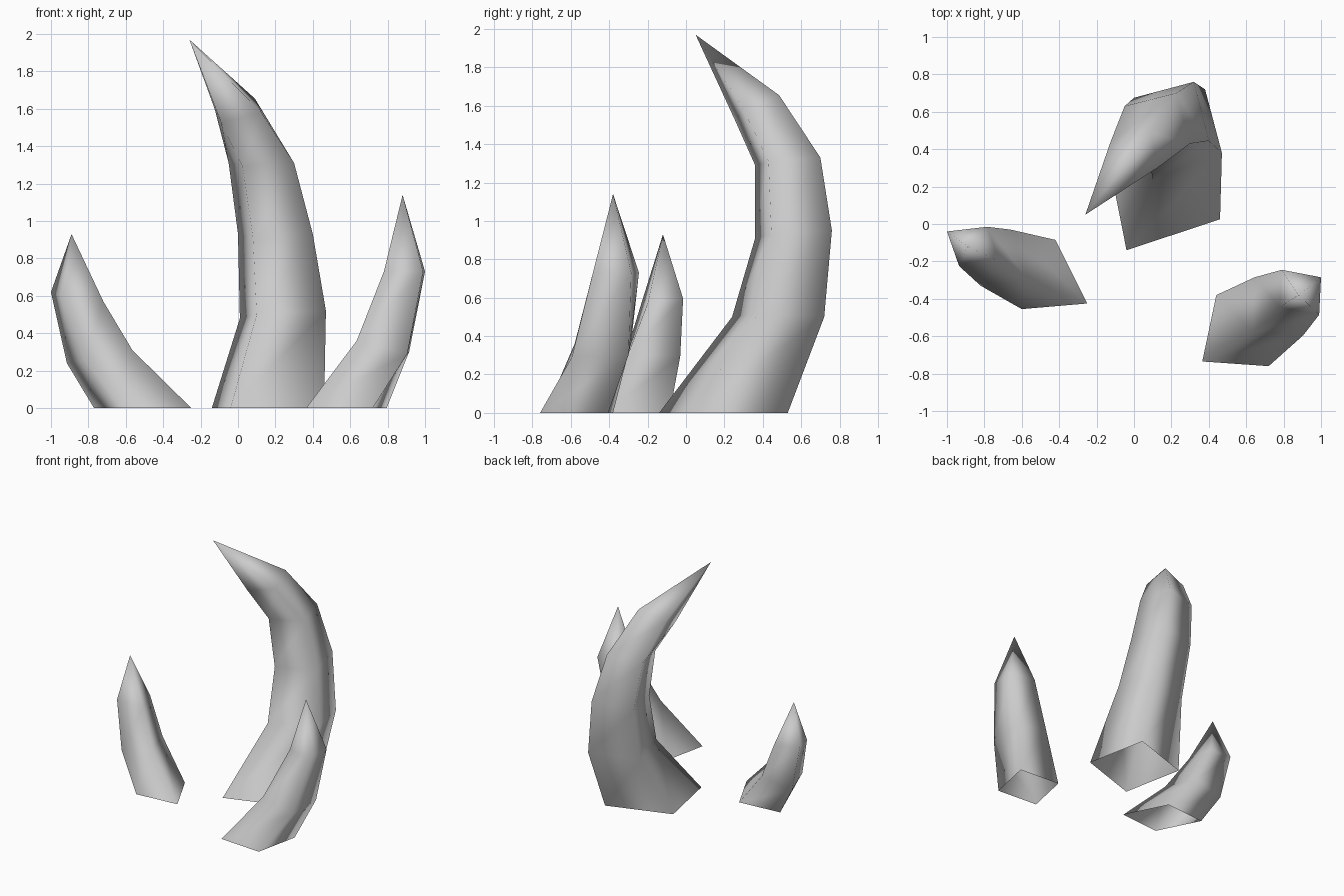
import bpy
import bmesh
from mathutils import Vector

cube = bpy.data.objects.get("Cube")
if cube:
    bpy.data.objects.remove(cube, do_unlink=True)


def make_material(name, colour):
    material = bpy.data.materials.new(name)
    material.use_nodes = True
    material.diffuse_color = colour
    material.node_tree.nodes["Principled BSDF"].inputs["Base Color"].default_value = colour
    return material


horn_grey = make_material("horn grey", (0.6, 0.6, 0.6, 1))


def section(bm, centre, front_to_back, left_to_right):
    """Four-cornered cross-section given by its centre and two half diagonals."""
    c, p, q = Vector(centre), Vector(front_to_back), Vector(left_to_right)
    return [bm.verts.new(corner) for corner in (c - p, c + q, c + p, c - q)]


def make_horn(name, sections, tip):
    """Loft the sections into an open-based horn that closes at a single tip."""
    bm = bmesh.new()
    rings = [section(bm, *s) for s in sections]
    point = bm.verts.new(tip)

    # Side walls
    for lower, upper in zip(rings, rings[1:]):
        for i in range(4):
            j = (i + 1) % 4
            bm.faces.new((lower[i], lower[j], upper[j], upper[i]))

    # Pointed end
    last = rings[-1]
    for i in range(4):
        bm.faces.new((last[i], last[(i + 1) % 4], point))

    for face in bm.faces:
        face.smooth = True
    mesh = bpy.data.meshes.new(name)
    bm.to_mesh(mesh)
    bm.free()
    mesh.materials.append(horn_grey)
    horn = bpy.data.objects.new(name, mesh)
    bpy.context.collection.objects.link(horn)
    return horn


# Large horn, curling forward at the top
make_horn("large_horn", [
    ((.16, .195, 0), (.2, .335, 0), (.3, -.17, 0)),
    ((.24, .48, .5), (.14, .24, 0), (.23, -.1, .02)),
    ((.2, .56, .93), (.12, .2, .02), (.2, -.115, 0)),
    ((.125, .53, 1.31), (.1, .17, .02), (.175, -.1, 0)),
    ((0, .37, 1.59), (.09, .115, .065), (.125, -.07, -.01)),
], (-.26, .05, 1.97))

# Medium horn, leaning outward on the left
make_horn("medium_horn", [
    ((.58, -.57, 0), (.215, .165, 0), (.14, -.19, 0)),
    ((.775, -.44, .33), (.14, .14, -.03), (.13, -.155, -.04)),
    ((.89, -.365, .73), (.11, .08, 0), (.1, -.12, 0)),
], (.88, -.38, 1.14))

# Small horn, leaning outward on the right
make_horn("small_horn", [
    ((-.51, -.27, 0), (.09, .185, 0), (.26, -.155, 0)),
    ((-.74, -.18, .275), (.08, .15, .02), (.175, -.12, .035)),
    ((-.86, -.12, .595), (.075, .105, 0), (.14, -.08, -.025)),
], (-.89, -.12, .93))
